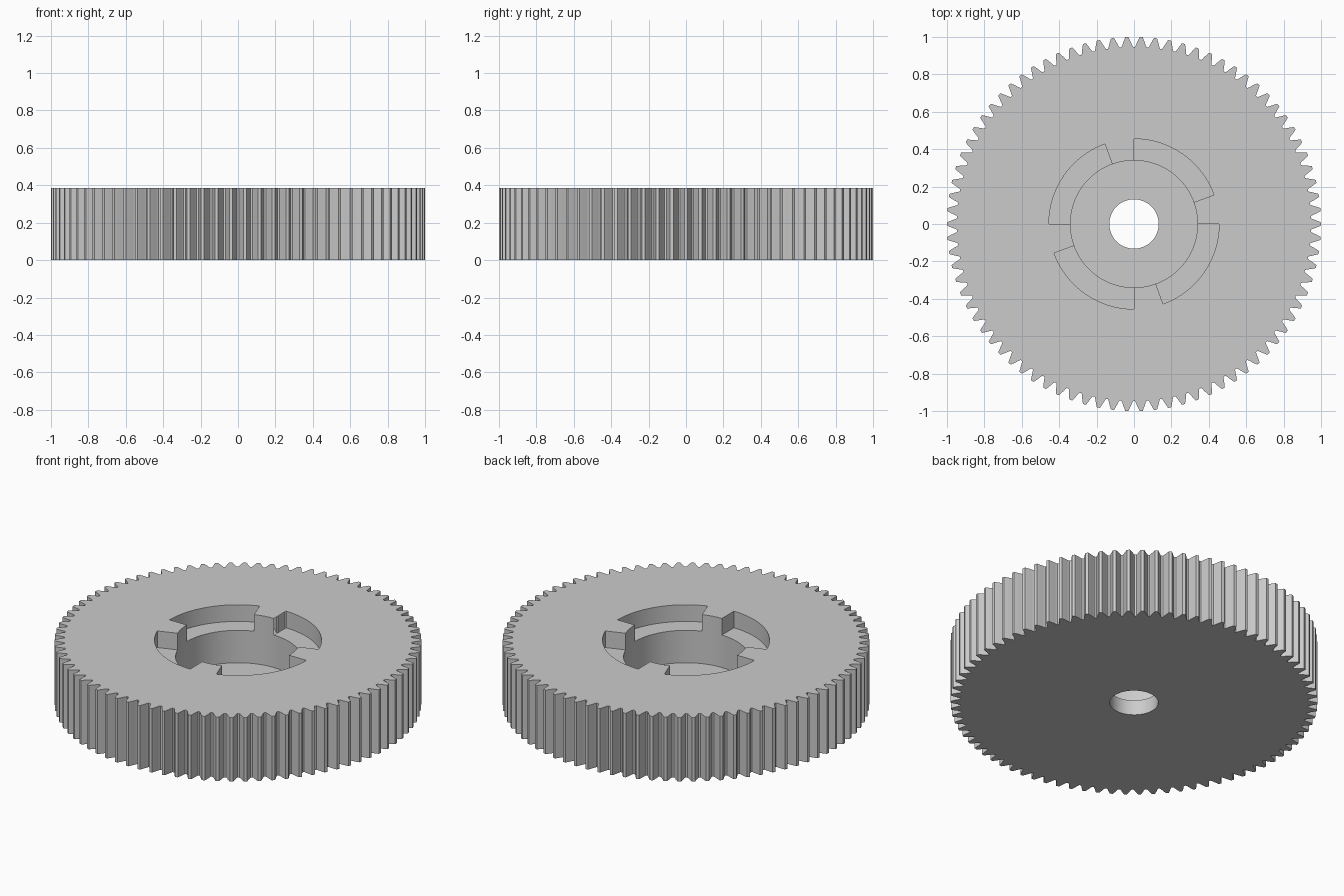
import bpy, bmesh
from math import cos, sin, pi, radians

TEETH = 82
HEIGHT = 0.385
FLOOR = 0.09        # top of the thin web under the recess
SLOT_FLOOR = 0.285  # bottom of the four bayonet slots

cube = bpy.data.objects.get("Cube")
if cube:
    bpy.data.objects.remove(cube, do_unlink=True)

# Single plain grey
grey = bpy.data.materials.new("plain grey")
grey.use_nodes = True
colour = (0.6, 0.6, 0.6, 1)
grey.diffuse_color = colour
grey.node_tree.nodes["Principled BSDF"].inputs["Base Color"].default_value = colour


def polar(r, a):
    return (r * cos(a), r * sin(a))


def circle(r, n):
    return [polar(r, 2 * pi * i / n) for i in range(n)]


def prism(name, outline, z0, z1):
    """Extrude a closed counter-clockwise outline from z0 to z1."""
    bm = bmesh.new()
    face = bm.faces.new([bm.verts.new((x, y, z0)) for x, y in outline])
    new = bmesh.ops.extrude_face_region(bm, geom=[face])["geom"]
    top = [v for v in new if isinstance(v, bmesh.types.BMVert)]
    bmesh.ops.translate(bm, verts=top, vec=(0, 0, z1 - z0))
    bmesh.ops.recalc_face_normals(bm, faces=bm.faces)
    mesh = bpy.data.meshes.new(name)
    bm.to_mesh(mesh)
    bm.free()
    obj = bpy.data.objects.new(name, mesh)
    bpy.context.collection.objects.link(obj)
    mesh.materials.append(grey)
    return obj


# Tooth flank: half width as a fraction of the pitch, and radius
flank = [(0.43, 0.947), (0.37, 0.954), (0.31, 0.965),
         (0.25, 0.976), (0.18, 0.988), (0.11, 1.0)]
tooth = [(-f, r) for f, r in flank] + [(f, r) for f, r in reversed(flank)]
outline = [polar(r, 2 * pi * (i + f) / TEETH)
           for i in range(TEETH) for f, r in tooth]
gear = prism("gear_wheel", outline, 0, HEIGHT)

# Cutters: through bore, round recess and four 70 degree slots
cutters = [prism("bore_cutter", circle(0.132, 64), -0.1, 0.6),
           prism("recess_cutter", circle(0.34, 96), FLOOR, 0.6)]
for k in range(4):
    start = radians(20 + 90 * k)
    steps = [start + radians(70) * i / 20 for i in range(21)]
    sector = [polar(0.455, a) for a in steps] + [polar(0.25, a) for a in reversed(steps)]
    cutters.append(prism("slot_cutter", sector, SLOT_FLOOR, 0.6))

for cutter in cutters:
    cutter.hide_render = True
    mod = gear.modifiers.new(cutter.name, 'BOOLEAN')
    mod.operation = 'DIFFERENCE'
    mod.solver = 'EXACT'
    mod.object = cutter

# Bake the cuts and drop the cutters
depsgraph = bpy.context.evaluated_depsgraph_get()
baked = bpy.data.meshes.new_from_object(gear.evaluated_get(depsgraph))
gear.modifiers.clear()
gear.data = baked
for cutter in cutters:
    bpy.data.objects.remove(cutter, do_unlink=True)

# Smooth the round walls, keep the teeth and rims crisp
bpy.ops.object.select_all(action='DESELECT')
gear.select_set(True)
bpy.context.view_layer.objects.active = gear
bpy.ops.object.shade_smooth_by_angle(angle=radians(15))
